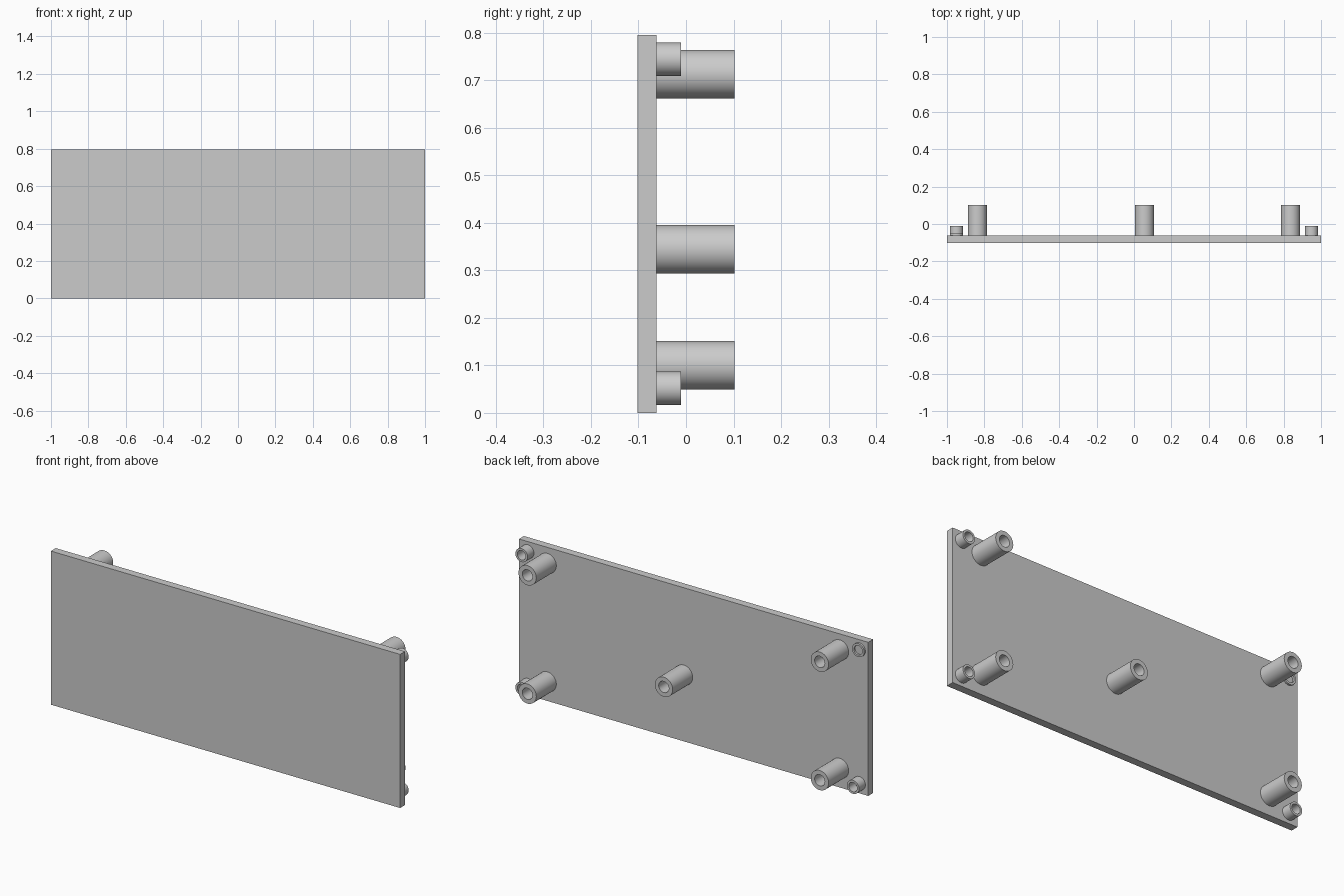
import bpy
import bmesh
import math
from mathutils import Matrix

if "Cube" in bpy.data.objects:
    bpy.data.objects.remove(bpy.data.objects["Cube"], do_unlink=True)

BACK = -0.062   # rear surface of the plate
SEGMENTS = 48

grey = bpy.data.materials.new("plain grey")
grey.use_nodes = True
colour = (0.6, 0.6, 0.6, 1)
grey.diffuse_color = colour
grey.node_tree.nodes["Principled BSDF"].inputs["Base Color"].default_value = colour


def add_object(name, bm):
    bmesh.ops.recalc_face_normals(bm, faces=bm.faces)
    mesh = bpy.data.meshes.new(name)
    bm.to_mesh(mesh)
    bm.free()
    mesh.materials.append(grey)
    obj = bpy.data.objects.new(name, mesh)
    bpy.context.collection.objects.link(obj)
    return obj


def tube(name, x, z, outer, inner, end):
    """Hollow post standing on the back of the plate, pointing to +y."""
    bm = bmesh.new()
    profile = [(inner, BACK), (inner, end), (outer, end), (outer, BACK)]
    verts = [bm.verts.new((r, y, 0)) for r, y in profile]
    edges = [bm.edges.new(pair) for pair in zip(verts, verts[1:])]
    bmesh.ops.spin(bm, geom=verts + edges, cent=(0, 0, 0), axis=(0, 1, 0),
                   angle=math.tau, steps=SEGMENTS, use_duplicate=False)
    bmesh.ops.remove_doubles(bm, verts=bm.verts, dist=0.0001)
    bmesh.ops.translate(bm, verts=bm.verts, vec=(x, 0, z))
    obj = add_object(name, bm)
    bpy.ops.object.select_all(action="DESELECT")
    obj.select_set(True)
    bpy.context.view_layer.objects.active = obj
    bpy.ops.object.shade_smooth_by_angle(angle=math.radians(30))


# Flat panel
bm = bmesh.new()
bmesh.ops.create_cube(bm, size=1, matrix=Matrix.Translation((0, -0.082, 0.3975))
                      @ Matrix.Diagonal((2, 0.04, 0.795, 1)))
add_object("panel", bm)

# Tall mounting posts and short corner bosses
for side, sx in (("left", 1), ("right", -1)):
    for level, post_z, boss_z in (("upper", 0.713, 0.744), ("lower", 0.1, 0.052)):
        tube(f"{level}_{side}_post", sx * 0.837, post_z, 0.051, 0.029, 0.102)
        # The upper right boss is only a low ring
        end = -0.052 if (level, side) == ("upper", "right") else -0.01
        tube(f"{level}_{side}_boss", sx * 0.949, boss_z, 0.035, 0.024, end)

# Single post near the middle
tube("middle_post", 0.056, 0.344, 0.051, 0.029, 0.102)
